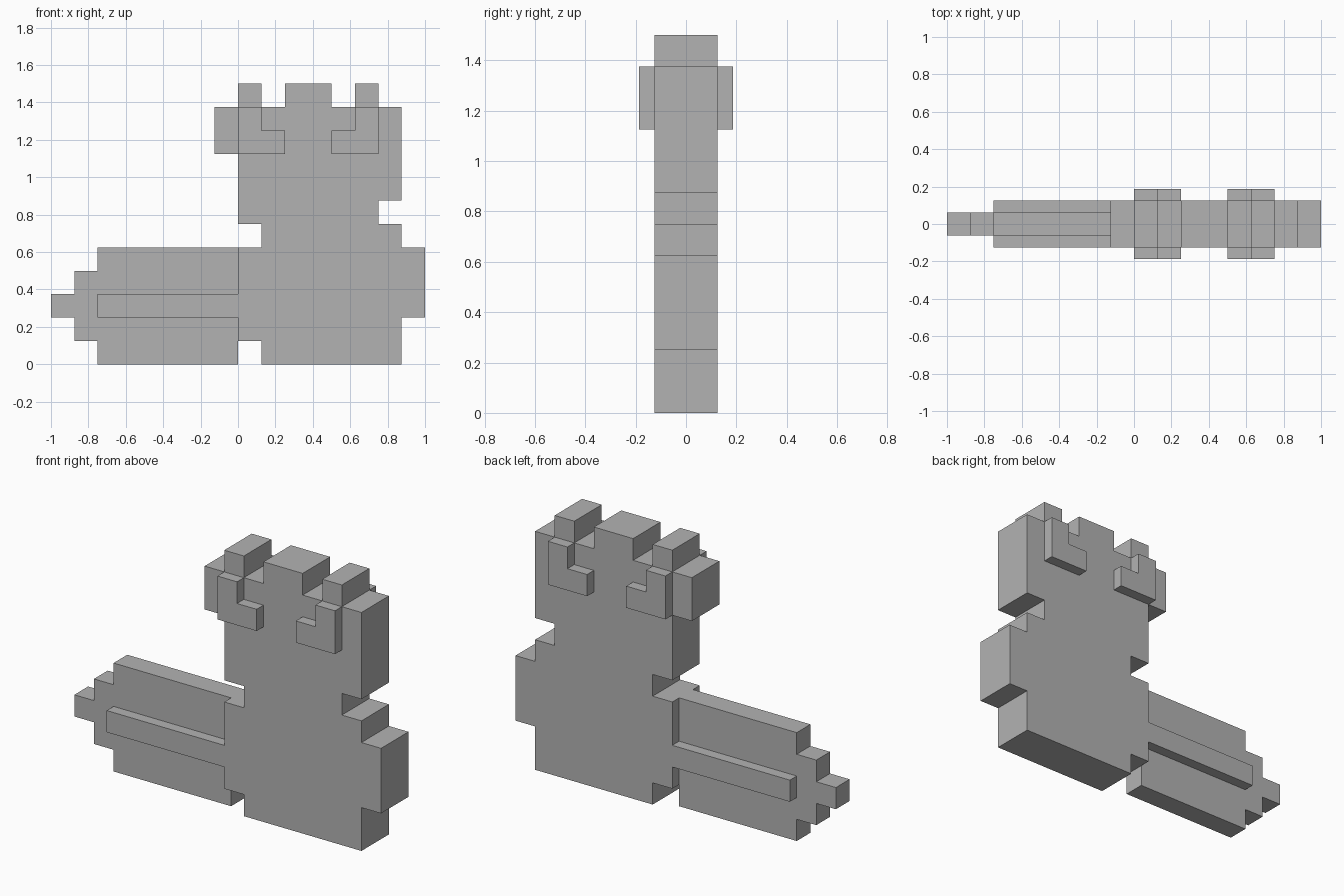
import bpy, bmesh

if "Cube" in bpy.data.objects:
    bpy.data.objects.remove(bpy.data.objects["Cube"])

U = 0.125  # block size

grey = bpy.data.materials.new("plain grey")
grey.diffuse_color = (0.45, 0.45, 0.45, 1)
grey.use_nodes = True
grey.node_tree.nodes["Principled BSDF"].inputs["Base Color"].default_value = grey.diffuse_color


def slab(name, outline, half_depth):
    """Extrude an x-z outline, given in blocks, evenly to both sides of y = 0."""
    bm = bmesh.new()
    face = bm.faces.new([bm.verts.new((x * U, -half_depth, z * U)) for x, z in outline])
    ext = bmesh.ops.extrude_face_region(bm, geom=[face])
    moved = [v for v in ext["geom"] if isinstance(v, bmesh.types.BMVert)]
    bmesh.ops.translate(bm, verts=moved, vec=(0, 2 * half_depth, 0))
    bmesh.ops.recalc_face_normals(bm, faces=bm.faces)
    mesh = bpy.data.meshes.new(name)
    bm.to_mesh(mesh)
    bm.free()
    mesh.materials.append(grey)
    obj = bpy.data.objects.new(name, mesh)
    bpy.context.collection.objects.link(obj)
    return obj


# Torso and head with snout, chest step, neck notches and crown bumps
slab("body", [
    (1, 0), (7, 0), (7, 2), (8, 2), (8, 5), (7, 5), (7, 6), (6, 6), (6, 7), (7, 7),
    (7, 11), (6, 11), (6, 12), (5, 12), (5, 11), (4, 11), (4, 12), (2, 12), (2, 11),
    (1, 11), (1, 12), (0, 12), (0, 11), (-1, 11), (-1, 9), (0, 9), (0, 6), (1, 6),
    (1, 5), (0, 5), (0, 1), (1, 1)], U)

# Thin blade with a stepped point
slab("blade", [
    (0, 0), (0, 5), (-6, 5), (-6, 4), (-7, 4), (-7, 3), (-8, 3), (-8, 2),
    (-7, 2), (-7, 1), (-6, 1), (-6, 0)], U / 2)

# Raised rib along the middle of the blade
slab("blade_rib", [(0, 2), (0, 3), (-6, 3), (-6, 2)], U)

# L-shaped eye plates, mirrored about the middle of the head, on both faces
for name, mirror in (("left_eye", False), ("right_eye", True)):
    shape = [(0, 9), (2, 9), (2, 10), (1, 10), (1, 11), (0, 11)]
    if mirror:
        shape = [(6 - x, z) for x, z in shape]
    slab(name, shape, 1.5 * U)
